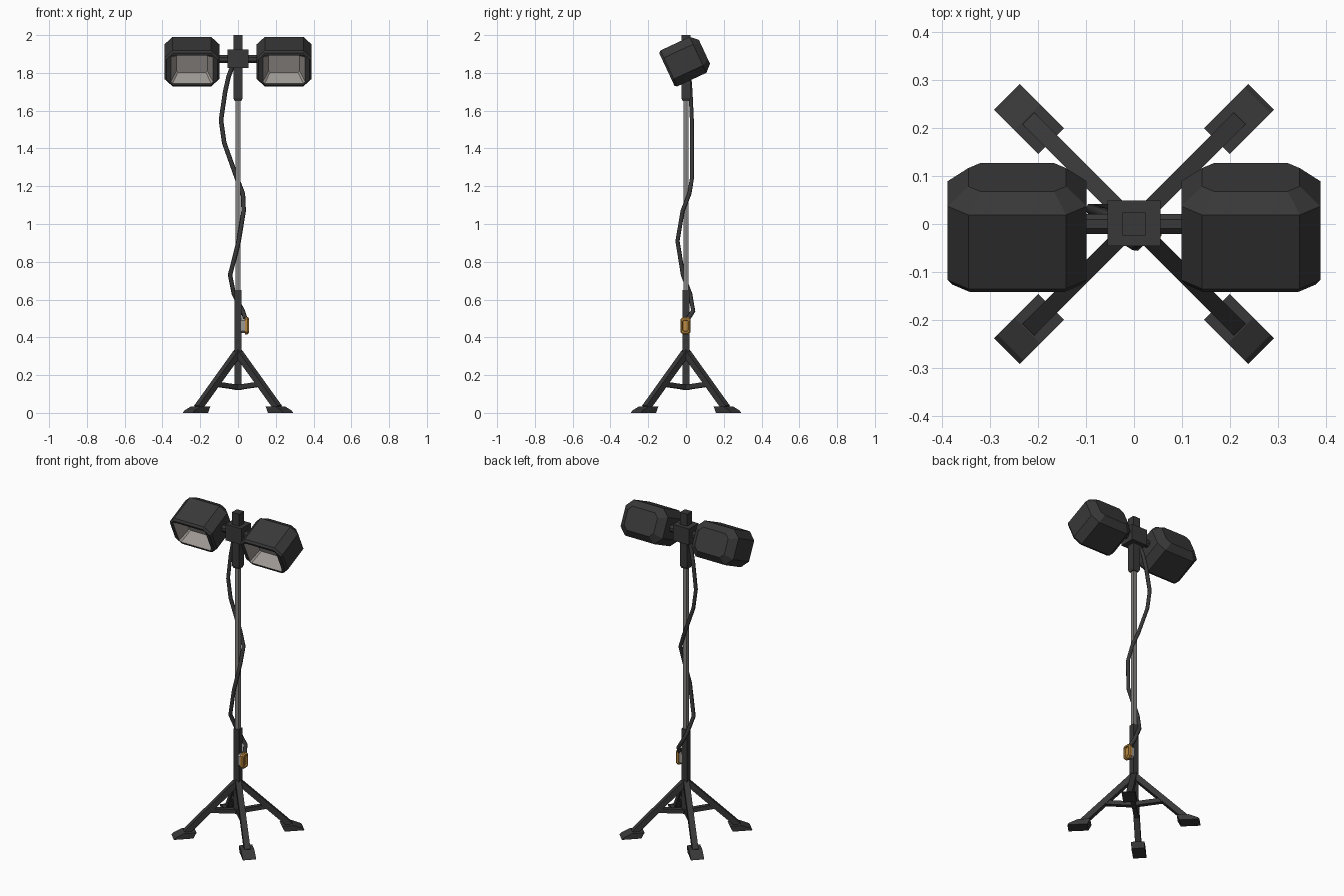
import bpy, bmesh, math
from mathutils import Vector, Matrix

if "Cube" in bpy.data.objects:
    bpy.data.objects.remove(bpy.data.objects["Cube"])


def material(name, rgb):
    m = bpy.data.materials.new(name)
    m.diffuse_color = (*rgb, 1)
    m.use_nodes = True
    m.node_tree.nodes["Principled BSDF"].inputs["Base Color"].default_value = m.diffuse_color
    return m


DARK = material("dark_grey", (0.040, 0.040, 0.041))
STEEL = material("steel_grey", (0.24, 0.23, 0.22))
LENS = material("lamp_grey", (0.34, 0.315, 0.29))
ORANGE = material("orange", (0.50, 0.25, 0.05))


def finish(bm, name, *mats):
    bmesh.ops.recalc_face_normals(bm, faces=bm.faces)
    me = bpy.data.meshes.new(name)
    bm.to_mesh(me)
    bm.free()
    for m in mats:
        me.materials.append(m)
    ob = bpy.data.objects.new(name, me)
    bpy.context.collection.objects.link(ob)
    return ob


def octagon(w, h, c):
    """Rectangle of half size w, h with corners cut by c."""
    return [(w, -h + c), (w, h - c), (w - c, h), (-w + c, h),
            (-w, h - c), (-w, -h + c), (-w + c, -h), (w - c, -h)]


def loft(name, rings, place, mats, front_faces=0):
    """Join octagon rings (depth, w, h, cut); the first ones use material 1."""
    bm = bmesh.new()
    loops = [[bm.verts.new(place(x, d, z)) for x, z in octagon(w, h, c)]
             for d, w, h, c in rings]
    bm.faces.new(loops[0]).material_index = 1 if front_faces else 0
    for i, (a, b) in enumerate(zip(loops, loops[1:])):
        for k in range(8):
            f = bm.faces.new((a[k], a[(k + 1) % 8], b[(k + 1) % 8], b[k]))
            f.material_index = 1 if i < front_faces else 0
    bm.faces.new(loops[-1])
    return finish(bm, name, *mats)


def beam(name, a, b, w, mat, h=None, end=1.0):
    """Square bar from a to b; end scales the cross-section at a."""
    a, b = Vector(a), Vector(b)
    d = (b - a).normalized()
    side = d.cross(Vector((0, 0, 1)))
    side = side.normalized() if side.length > 0.01 else Vector((1, 0, 0))
    up = side.cross(d)
    bm = bmesh.new()
    loops = []
    for p, s in ((a, end), (b, 1)):
        loops.append([bm.verts.new(p + side * i * w * s / 2 + up * j * (h or w) * s / 2)
                      for i, j in ((-1, -1), (1, -1), (1, 1), (-1, 1))])
    bm.faces.new(loops[0])
    bm.faces.new(loops[1])
    for k in range(4):
        bm.faces.new((loops[0][k], loops[0][k - 1], loops[1][k - 1], loops[1][k]))
    return finish(bm, name, mat)


# Telescopic mast
beam("lower_tube", (0, 0, 0.12), (0, 0, 0.65), 0.036, DARK)
beam("mast_pole", (0, 0, 0.60), (0, 0, 1.70), 0.026, STEEL)
beam("upper_sleeve_tip", (0, 0, 1.652), (0, 0, 1.668), 0.049, DARK, end=0.75)
beam("upper_sleeve", (0, 0, 1.668), (0, 0, 2.0), 0.049, DARK)

# Clamp and cross arm
beam("clamp_block", (0, 0.002, 1.825), (0, 0.002, 1.925), 0.11, DARK, h=0.095)
loft("cross_arm", [(-0.12, 0.021, 0.021, 0.012), (0.12, 0.021, 0.021, 0.012)],
     lambda x, d, z: (d, x, 1.873 + z), [DARK])

# Lamp heads, tilted downwards, with a tapered reflector recess
tilt = Matrix.Rotation(math.radians(25), 3, 'X')
lamp_rings = [(-0.035, 0.082, 0.052, 0.008), (-0.11, 0.112, 0.082, 0.010),
              (-0.11, 0.135, 0.095, 0.036), (-0.098, 0.145, 0.105, 0.043),
              (0.072, 0.145, 0.105, 0.043), (0.11, 0.102, 0.070, 0.025)]
for side, sx in (("left", -1), ("right", 1)):
    centre = Vector((sx * 0.244, -0.002, 1.865))
    loft(side + "_lamp_head", lamp_rings,
         lambda x, d, z: centre + tilt @ Vector((x, d, z)), [DARK, LENS], 1)

# Four legs with braces and wedge feet
foot_profile = [(0.262, 0), (0.375, 0), (0.365, 0.012), (0.315, 0.034), (0.245, 0.034)]
for i in range(4):
    ang = math.radians(45 + 90 * i)
    r = Vector((math.cos(ang), math.sin(ang), 0))
    t = Vector((-r.y, r.x, 0))
    Z = Vector((0, 0, 1))
    beam(f"leg_{i+1}", Z * 0.322, r * 0.30 + Z * 0.026, 0.034, DARK, h=0.034)
    beam(f"brace_{i+1}", Z * 0.135, r * 0.16 + Z * 0.152, 0.026, DARK)
    bm = bmesh.new()
    face = bm.faces.new([bm.verts.new(r * p + Z * z - t * 0.038) for p, z in foot_profile])
    ext = bmesh.ops.extrude_face_region(bm, geom=[face])["geom"]
    bmesh.ops.translate(bm, vec=t * 0.076,
                        verts=[v for v in ext if isinstance(v, bmesh.types.BMVert)])
    finish(bm, f"foot_{i+1}", DARK)

# Power cable winding round the mast
path = [(-0.02, 0.0, 1.86), (-0.05, 0.018, 1.78), (-0.068, 0.024, 1.70),
        (-0.09, 0.031, 1.55), (-0.073, 0.031, 1.43), (-0.005, 0.031, 1.24),
        (0.026, 0.018, 1.16), (0.030, -0.018, 1.07), (0.004, -0.045, 0.91),
        (-0.042, -0.016, 0.73), (-0.022, 0.022, 0.63), (0.025, 0.038, 0.54),
        (0.038, 0.012, 0.50)]
curve = bpy.data.curves.new("power_cable", 'CURVE')
curve.dimensions = '3D'
curve.bevel_depth = 0.012
curve.bevel_resolution = 1
curve.use_fill_caps = True
spline = curve.splines.new('POLY')
spline.points.add(len(path) - 1)
for p, co in zip(spline.points, path):
    p.co = (*co, 1)
curve.materials.append(DARK)
bpy.context.collection.objects.link(bpy.data.objects.new("power_cable", curve))

# Socket box on the lower tube: pale back half, orange recessed front
place_box = lambda x, d, z: (d, x - 0.003, 0.462 + z)
loft("socket_back", [(0.016, 0.022, 0.038, 0.010), (0.038, 0.022, 0.038, 0.010)],
     place_box, [LENS])
loft("socket_cover", [(0.036, 0.027, 0.046, 0.012), (0.050, 0.027, 0.046, 0.012),
                      (0.057, 0.022, 0.040, 0.010), (0.057, 0.016, 0.030, 0.006),
                      (0.048, 0.014, 0.028, 0.006)], place_box, [ORANGE])
